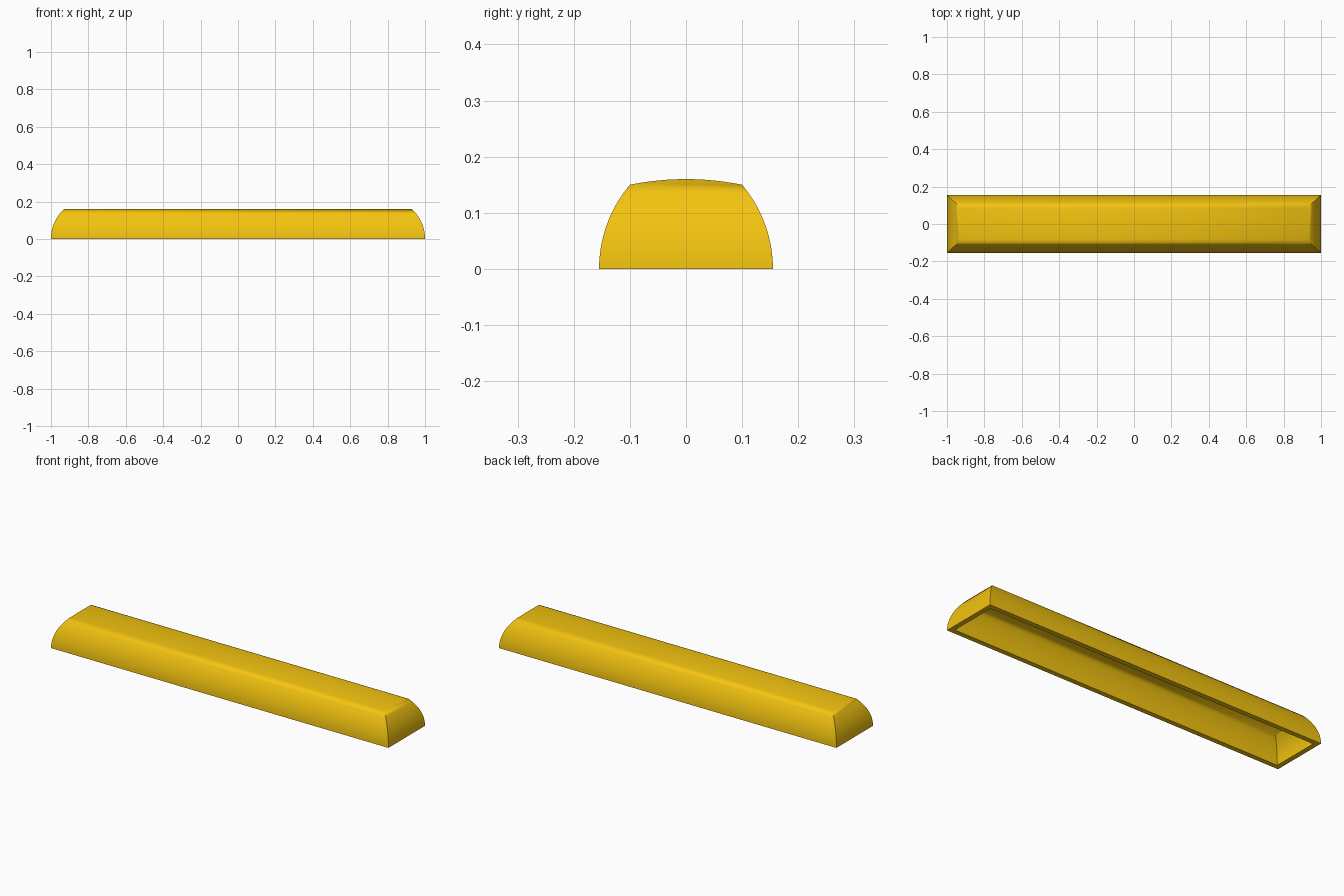
import bpy, bmesh, math

if "Cube" in bpy.data.objects:
    bpy.data.objects.remove(bpy.data.objects["Cube"])

WALL = 0.026
SIDE_STEPS, TOP_STEPS = 10, 6


def bulge(base, inset, z, t):
    """Position of a curved wall at height z, t inside the outer skin."""
    r = (inset ** 2 + 0.15 ** 2) / (2 * inset)
    return base - r + math.sqrt((r - t) ** 2 - z * z)


def half_profile(t):
    """(x_end, y, z) points from the rim up to the ridge."""
    edge_z = 0.15 - t
    pts = []
    for i in range(SIDE_STEPS + 1):
        z = edge_z * i / SIDE_STEPS
        pts.append((bulge(1.0, 0.06, z, t), bulge(0.155, 0.055, z, t), z))
    edge_y = pts[-1][1]
    for i in range(1, TOP_STEPS + 1):
        f = 1 - i / TOP_STEPS
        z = edge_z + 0.01 * (1 - f * f)
        pts.append((bulge(1.0, 0.06, z, t), edge_y * f, z))
    return pts


def add_skin(bm, t):
    """Curved trough with mitred ends; returns the four rim corners."""
    half = half_profile(t)
    full = half + [(x, -y, z) for x, y, z in reversed(half[:-1])]
    right = [bm.verts.new(p) for p in full]
    left = [bm.verts.new((-x, y, z)) for x, y, z in full]
    n = len(full)
    for i in range(n - 1):
        bm.faces.new((right[i], right[i + 1], left[i + 1], left[i]))
    for end in (right, left):
        for i in range(n // 2):
            quad = [end[i], end[i + 1], end[n - 2 - i], end[n - 1 - i]]
            bm.faces.new(list(dict.fromkeys(quad)))
    return [right[0], left[0], left[-1], right[-1]]


# Hollow cover: outer skin, inner skin and the flat rim between them
bm = bmesh.new()
outer = add_skin(bm, 0.0)
inner = add_skin(bm, WALL)
for i in range(4):
    j = (i + 1) % 4
    bm.faces.new((outer[i], outer[j], inner[j], inner[i]))
bmesh.ops.recalc_face_normals(bm, faces=bm.faces)
mesh = bpy.data.meshes.new("hollow_cover")
bm.to_mesh(mesh)
bm.free()
cover = bpy.data.objects.new("hollow_cover", mesh)
bpy.context.collection.objects.link(cover)

# Yellow finish
mat = bpy.data.materials.new("yellow")
mat.diffuse_color = (0.9, 0.55, 0.005, 1)
mat.use_nodes = True
mat.node_tree.nodes["Principled BSDF"].inputs["Base Color"].default_value = mat.diffuse_color
mesh.materials.append(mat)

# Soft creases on top, crisp mitres and rim
bpy.context.view_layer.objects.active = cover
cover.select_set(True)
bpy.ops.object.shade_smooth_by_angle(angle=math.radians(50))
